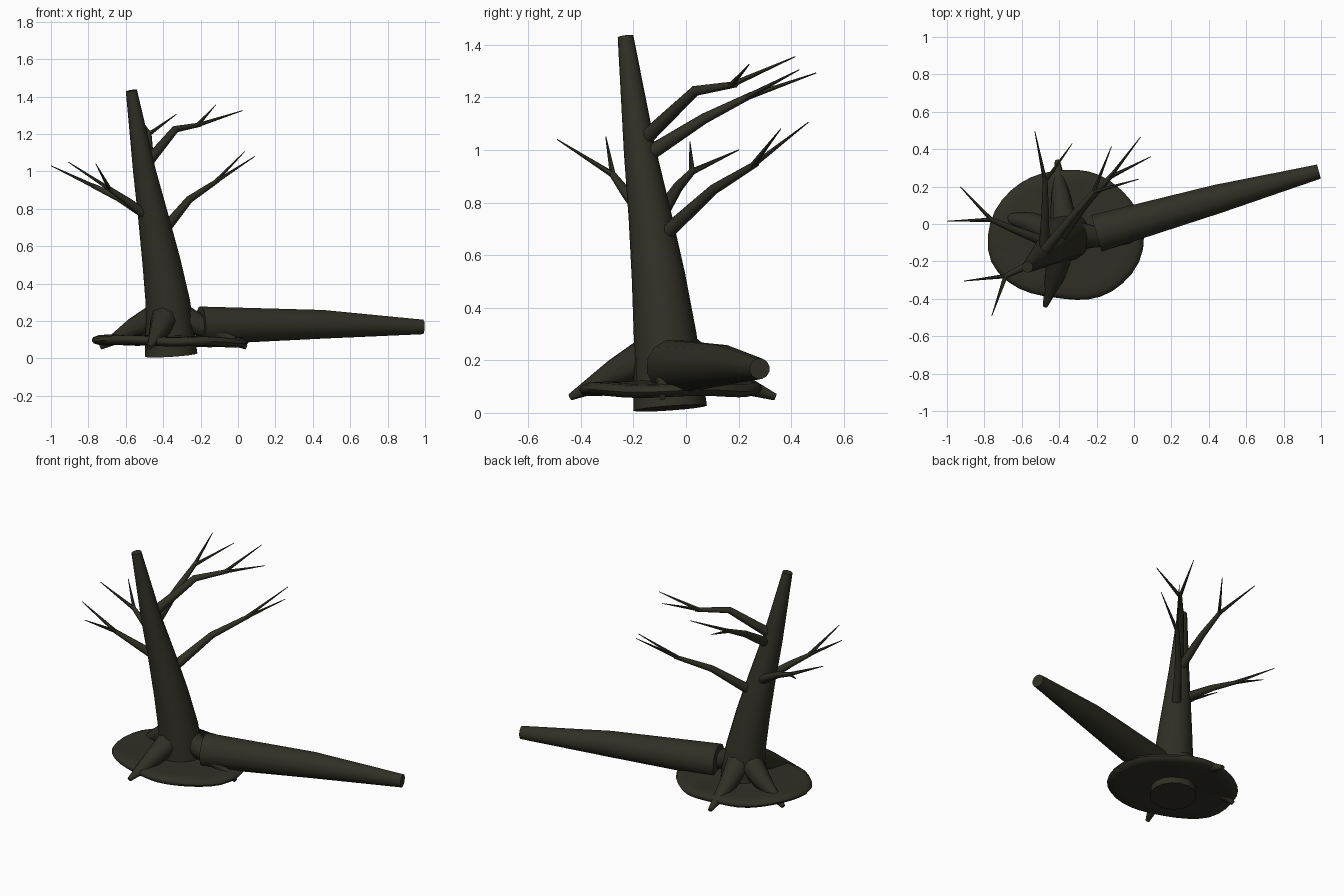
import bpy, bmesh, math
from mathutils import Vector

cube = bpy.data.objects.get("Cube")
if cube:
    bpy.data.objects.remove(cube, do_unlink=True)

# One dark bark colour for everything
bark = bpy.data.materials.new("dark_bark")
bark.use_nodes = True
colour = (0.03, 0.029, 0.019, 1)
bark.diffuse_color = colour
bark.node_tree.nodes["Principled BSDF"].inputs["Base Color"].default_value = colour


def finish(name, bm, angle=50):
    bmesh.ops.recalc_face_normals(bm, faces=bm.faces)
    mesh = bpy.data.meshes.new(name)
    bm.to_mesh(mesh)
    bm.free()
    mesh.materials.append(bark)
    obj = bpy.data.objects.new(name, mesh)
    bpy.context.collection.objects.link(obj)
    bpy.ops.object.select_all(action="DESELECT")
    obj.select_set(True)
    bpy.context.view_layer.objects.active = obj
    bpy.ops.object.shade_smooth_by_angle(angle=math.radians(angle))
    return obj


def skin(bm, rings):
    """Join rings of vertices into a closed tube with capped ends."""
    n = len(rings[0])
    for a, b in zip(rings, rings[1:]):
        for i in range(n):
            j = (i + 1) % n
            bm.faces.new((a[i], a[j], b[j], b[i]))
    bm.faces.new(rings[0])
    bm.faces.new(rings[-1])


def tube(bm, points, radii, sides=8):
    """Tapered round tube along a path."""
    pts = [Vector(p) for p in points]
    rings, side = [], None
    for i, (p, r) in enumerate(zip(pts, radii)):
        d = (pts[min(i + 1, len(pts) - 1)] - pts[max(i - 1, 0)]).normalized()
        side = d.orthogonal() if side is None else side - d * side.dot(d)
        side.normalize()
        up = d.cross(side)
        ring = []
        for k in range(sides):
            a = 2 * math.pi * k / sides
            ring.append(bm.verts.new(p + r * (math.cos(a) * side + math.sin(a) * up)))
        rings.append(ring)
    skin(bm, rings)


# Leaning trunk
bm = bmesh.new()
tube(bm, [(-.357, -.06, .018), (-.375, -.08, .3), (-.41, -.105, .52),
          (-.452, -.137, .75), (-.5, -.176, 1), (-.57, -.23, 1.432)],
     [.14, .119, .102, .082, .061, .03], 16)
finish("trunk", bm)

# Broken-off log lying to one side
bm = bmesh.new()
tube(bm, [(-.2, -.05, .175), (.45, .135, .182), (.988, .28, .168)], [.105, .079, .04], 12)
finish("fallen_log", bm)

# Uneven ground disc: outline radii every 20 degrees, swept through a flat profile
outline = [.445, .43, .4, .39, .37, .36, .375, .39, .415,
           .43, .445, .41, .375, .345, .365, .4, .42, .445]
profile = [(.1, .08), (.6, .075), (.92, .06), (1, .09), (.94, .122), (.65, .115), (.1, .13)]
bm = bmesh.new()
rings = []
for scale, z in profile:
    ring = []
    for k, r in enumerate(outline):
        a = math.radians(20 * k)
        wave = .008 * math.sin(5 * a) * scale - .008 * math.cos(a) * scale
        ring.append(bm.verts.new((-.37 + r * scale * math.cos(a),
                                  -.06 + r * scale * math.sin(a), z + wave)))
    rings.append(ring)
skin(bm, rings)
ground = finish("ground_disc", bm, 80)
smooth = ground.modifiers.new("Soften", "SUBSURF")
smooth.levels = smooth.render_levels = 1

# Four roots reaching down through the disc
roots = {
    "front_root": [(-.385, -.1, .24), (-.42, -.27, .15), (-.475, -.44, .06)],
    "back_root": [(-.37, -.03, .24), (-.39, .13, .14), (-.41, .34, .06)],
    "right_root": [(-.4, -.06, .24), (-.56, .01, .16), (-.735, .05, .06)],
    "left_root": [(-.33, -.06, .23), (-.19, -.07, .17), (.045, -.09, .06)],
}
for name, path in roots.items():
    bm = bmesh.new()
    tube(bm, path, [.08, .055, .013])
    finish(name, bm)

# Branches: main path up to the fork, then two pointed twigs
branches = {
    "front_right_branch": ([(-.46, -.15, .74), (-.59, -.23, .84), (-.7, -.285, .915)],
                           [(-.76, -.49, 1.04), (-.908, -.305, 1.05)]),
    "right_branch": ([(-.46, -.1, .75), (-.64, -.03, .86), (-.78, .03, .925)],
                     [(-1, .015, 1.03), (-.93, .2, 1)]),
    "low_back_branch": ([(-.4, -.08, .68), (-.26, .105, .85), (-.11, .27, .95)],
                        [(.035, .465, 1.105), (.09, .36, 1.08)]),
    "high_left_branch": ([(-.49, -.16, 1.04), (-.335, .035, 1.225), (-.2, .19, 1.25)],
                         [(-.12, .415, 1.355), (.025, .24, 1.325)]),
    "high_back_branch": ([(-.48, -.15, .98), (-.475, .07, 1.12), (-.475, .25, 1.21)],
                         [(-.53, .495, 1.293), (-.33, .43, 1.305)]),
}
for name, (path, tips) in branches.items():
    bm = bmesh.new()
    tube(bm, path, [.03, .02, .012])
    back = Vector(path[-1]).lerp(Vector(path[-2]), .12)
    for tip in tips:
        tube(bm, [back, tip], [.012, .002], 6)
    finish(name, bm)
